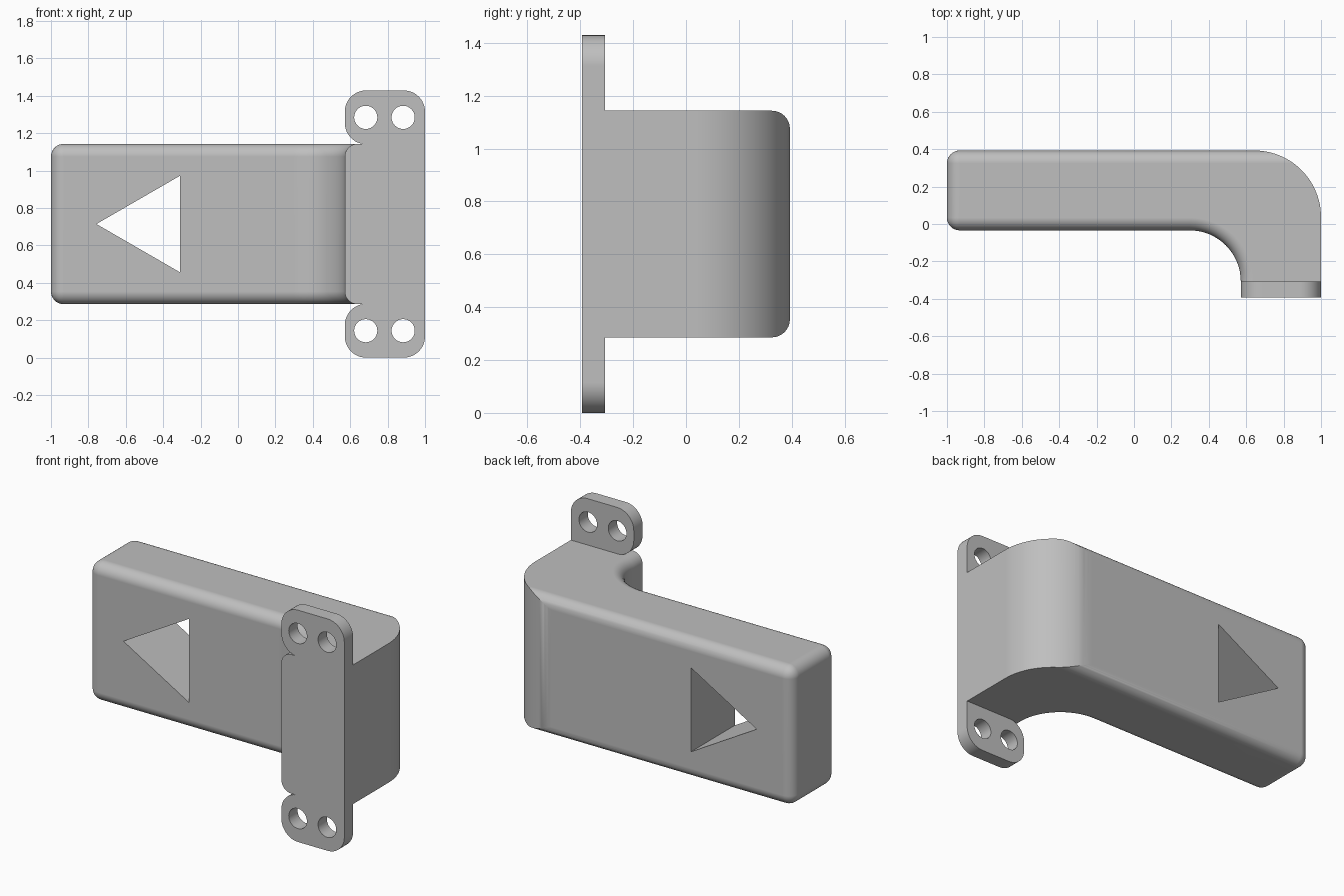
import bpy, bmesh
from math import sin, cos, radians, tau

cube = bpy.data.objects.get("Cube")
if cube:
    bpy.data.objects.remove(cube, do_unlink=True)

TOP, BODY_LO, BODY_HI = 1.4286, 0.2857, 1.1429
FRONT, BACK, ARM_FRONT, PLATE_BACK = -0.393, 0.393, -0.034, -0.307
FOOT_X = 0.571
FILLET = 0.068

grey = bpy.data.materials.new("grey_plastic")
grey.use_nodes = True
colour = (0.52, 0.52, 0.52, 1)
grey.diffuse_color = colour
grey.node_tree.nodes["Principled BSDF"].inputs["Base Color"].default_value = colour


def arc(cx, cy, r, start, end, n=12):
    angles = [radians(start + (end - start) * i / n) for i in range(n + 1)]
    return [(cx + r * cos(a), cy + r * sin(a)) for a in angles]


def prism(name, outline, axis, lo, hi, bevel_rule=None):
    """Extrude an outline along z (xy outline) or y (xz outline)."""
    def place(p, h):
        return (p[0], p[1], h) if axis == "z" else (p[0], h, p[1])
    bm = bmesh.new()
    low = [bm.verts.new(place(p, lo)) for p in outline]
    high = [bm.verts.new(place(p, hi)) for p in outline]
    bm.faces.new(low)
    bm.faces.new(high)
    for i in range(len(outline)):
        j = (i + 1) % len(outline)
        bm.faces.new((low[i], low[j], high[j], high[i]))
    bmesh.ops.recalc_face_normals(bm, faces=bm.faces)
    if bevel_rule:
        edges = [e for e in bm.edges if bevel_rule(e)]
        bmesh.ops.bevel(bm, geom=edges, offset=FILLET, offset_type="OFFSET",
                        segments=8, profile=0.5, affect="EDGES")
    mesh = bpy.data.meshes.new(name)
    bm.to_mesh(mesh)
    bm.free()
    mesh.materials.append(grey)
    obj = bpy.data.objects.new(name, mesh)
    bpy.context.collection.objects.link(obj)
    return obj


def combine(target, other, operation):
    bpy.context.view_layer.objects.active = target
    mod = target.modifiers.new("combine", "BOOLEAN")
    mod.operation, mod.solver, mod.object = operation, "EXACT", other
    bpy.ops.object.modifier_apply(modifier=mod.name)
    bpy.data.objects.remove(other, do_unlink=True)


def rounded_edge(e):
    """Arm edges get a fillet; the foot's front face and outer side stay sharp."""
    a, b = (v.co for v in e.verts)
    on_front = a.y < FRONT + 0.001 and b.y < FRONT + 0.001
    on_side = a.x > 0.999 and b.x > 0.999
    upright = abs(a.z - b.z) > 0.1
    return not on_front and not on_side and (not upright or a.x < -0.99)


# Bent arm, with a curved inner corner
inner_r = ARM_FRONT - PLATE_BACK
outline = [(-1, BACK), (-1, ARM_FRONT)]
outline += arc(FOOT_X - inner_r, PLATE_BACK, inner_r, 90, 0, 16)
outline += [(FOOT_X, FRONT), (1, FRONT), (1, BACK)]
bracket = prism("bent_bracket", outline, "z", BODY_LO, BODY_HI, rounded_edge)

# Large round on the outer corner of the bend
R = 0.357
corner = arc(1 - R, BACK - R, R, 90, 0, 24) + [(1.2, BACK - R), (1.2, 0.6), (1 - R, 0.6)]
combine(bracket, prism("corner_cutter", corner, "z", -0.1, 1.6), "DIFFERENCE")

# Mounting tabs, one above and one below
r = 0.114
tab = [(1, BODY_HI - 0.1)] + arc(1 - r, TOP - r, r, 0, 90)
tab += arc(FOOT_X + r, TOP - r, r, 90, 180)
tab += arc(FOOT_X + r, BODY_HI - 0.002 + r, r, 180, 270)
tab += [(FOOT_X + r, BODY_HI - 0.1)]
for name, shape in (("upper_tab", tab), ("lower_tab", [(x, TOP - z) for x, z in tab])):
    combine(bracket, prism(name, shape, "y", FRONT, PLATE_BACK), "UNION")

# Screw holes
for x in (0.683, 0.883):
    for z in (0.144, TOP - 0.144):
        hole = arc(x, z, 0.062, 0, 348.75, 31)
        combine(bracket, prism("hole_cutter", hole, "y", -0.5, -0.2), "DIFFERENCE")

# Triangular window through the arm
triangle = [(-0.757, TOP / 2), (-0.309, 0.973), (-0.309, TOP - 0.973)]
combine(bracket, prism("window_cutter", triangle, "y", -0.3, 0.6), "DIFFERENCE")

# Smooth fillets with crisp edges
bpy.ops.object.select_all(action="DESELECT")
bracket.select_set(True)
bpy.context.view_layer.objects.active = bracket
bpy.ops.object.shade_smooth_by_angle(angle=radians(30))
normals = bracket.modifiers.new("flat_face_normals", "WEIGHTED_NORMAL")
normals.keep_sharp = True
